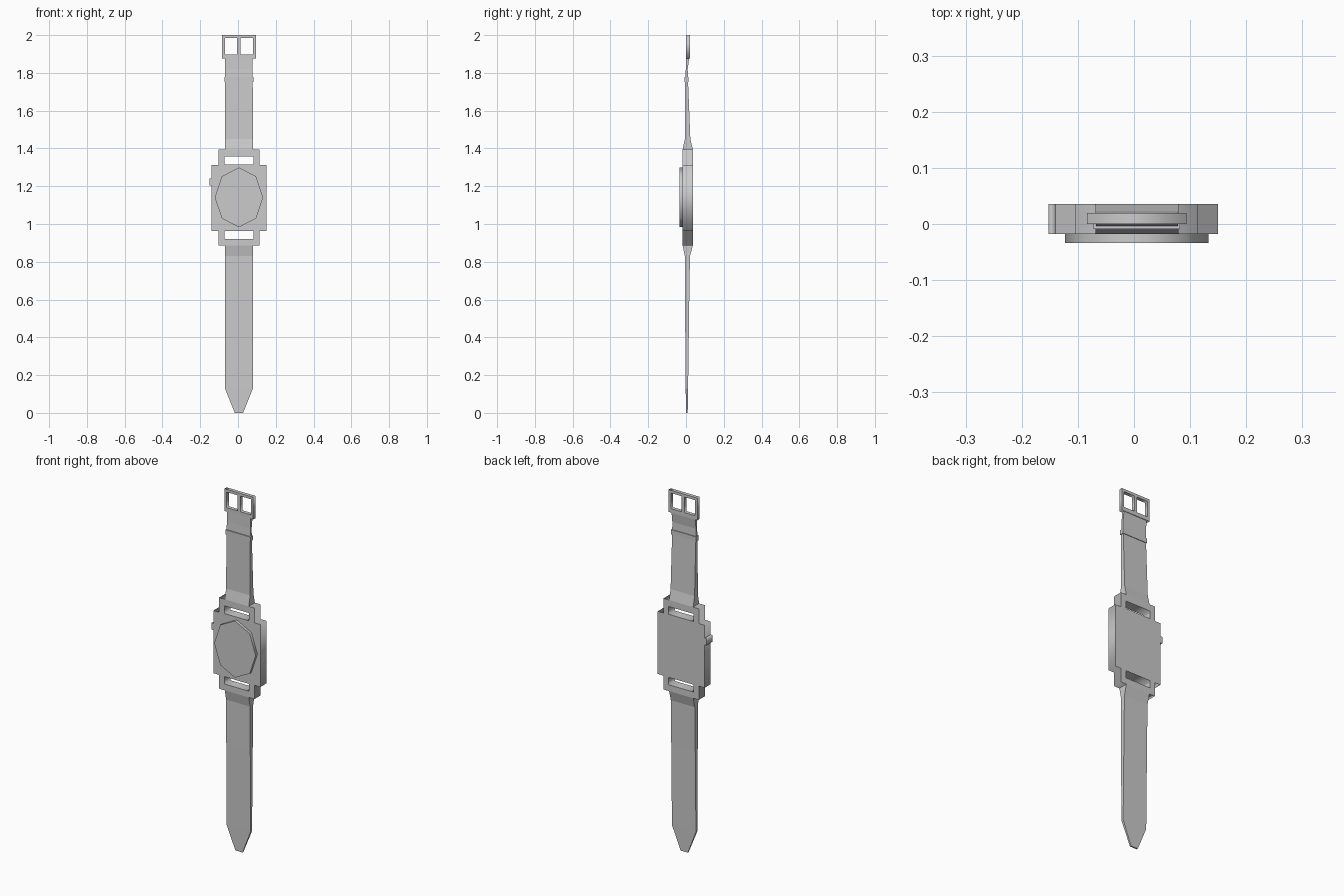
import bpy, bmesh, math

if "Cube" in bpy.data.objects:
    bpy.data.objects.remove(bpy.data.objects["Cube"])

CX = 0.005  # the watch's own centre line


def slab(name, outlines, y0, y1):
    """Extrude filled x/z outlines (inner ones become holes) from y0 to y1."""
    cu = bpy.data.curves.new(name + "_profile", 'CURVE')
    cu.dimensions = '2D'
    cu.fill_mode = 'BOTH'
    cu.extrude = (y1 - y0) / 2
    for pts in outlines:
        sp = cu.splines.new('POLY')
        sp.points.add(len(pts) - 1)
        for p, (x, z) in zip(sp.points, pts):
            p.co = (x, z, 0, 1)
        sp.use_cyclic_u = True
    ob = bpy.data.objects.new(name, cu)
    ob.rotation_euler.x = math.pi / 2
    ob.location.y = (y0 + y1) / 2
    bpy.context.collection.objects.link(ob)
    bpy.ops.object.select_all(action='DESELECT')
    ob.select_set(True)
    bpy.context.view_layer.objects.active = ob
    bpy.ops.object.convert(target='MESH')
    return bpy.context.object


def rect(x0, x1, z0, z1):
    return [(x0, z0), (x1, z0), (x1, z1), (x0, z1)]


def loft(name, stations):
    """Join rectangular sections (z, half width, y0, y1) along z."""
    bm = bmesh.new()
    rings = []
    for z, w, y0, y1 in stations:
        corners = [(CX - w, y0), (CX, y0), (CX + w, y0),
                   (CX + w, y1), (CX, y1), (CX - w, y1)]
        rings.append([bm.verts.new((x, y, z)) for x, y in corners])
    for a, b in zip(rings, rings[1:]):
        for i in range(6):
            j = (i + 1) % 6
            bm.faces.new((a[i], a[j], b[j], b[i]))
    bm.faces.new(rings[0])
    bm.faces.new(rings[-1])
    bmesh.ops.recalc_face_normals(bm, faces=bm.faces)
    me = bpy.data.meshes.new(name)
    bm.to_mesh(me)
    bm.free()
    ob = bpy.data.objects.new(name, me)
    bpy.context.collection.objects.link(ob)
    return ob


# Case with strap lugs and two open slots
right = [(0.109, 0.886), (0.109, 0.963), (0.145, 0.963),
         (0.145, 1.312), (0.109, 1.312), (0.109, 1.394)]
outline = [(CX + x, z) for x, z in right] + [(CX - x, z) for x, z in reversed(right)]
slots = [rect(CX - 0.077, CX + 0.077, z0, z1)
         for z0, z1 in ((0.921, 0.962), (1.314, 1.357))]
slab("case", [outline] + slots, -0.018, 0.036)

# Raised octagonal dial
octagon = [(CX + 0.128 * math.cos(i * math.pi / 4),
            1.141 + 0.158 * math.sin(i * math.pi / 4)) for i in range(8)]
slab("dial", [octagon], -0.034, -0.018)

# Side crown
slab("crown", [rect(-0.152, -0.14, 1.203, 1.24)], -0.018, 0.036)

# Straps, flared where they meet the lugs
loft("lower_strap", [(0.0, 0.022, 0.001, 0.009), (0.13, 0.074, -0.002, 0.011),
                     (0.58, 0.074, -0.005, 0.017), (0.83, 0.074, -0.006, 0.021),
                     (0.886, 0.074, -0.018, 0.036)])
loft("upper_strap", [(1.394, 0.074, -0.018, 0.036), (1.45, 0.074, -0.006, 0.023),
                     (1.75, 0.073, -0.005, 0.011), (1.82, 0.073, -0.001, 0.009),
                     (1.88, 0.073, 0.0, 0.017)])

# Keeper loop around the upper strap
loft("keeper_loop", [(1.752, 0.077, -0.009, 0.014), (1.778, 0.077, -0.009, 0.014)])

# Buckle frame with central prong
slab("buckle", [rect(CX - 0.089, CX + 0.089, 1.876, 2.0),
                rect(CX - 0.075, CX - 0.009, 1.898, 1.985),
                rect(CX + 0.009, CX + 0.075, 1.898, 1.985)], 0.0, 0.02)
